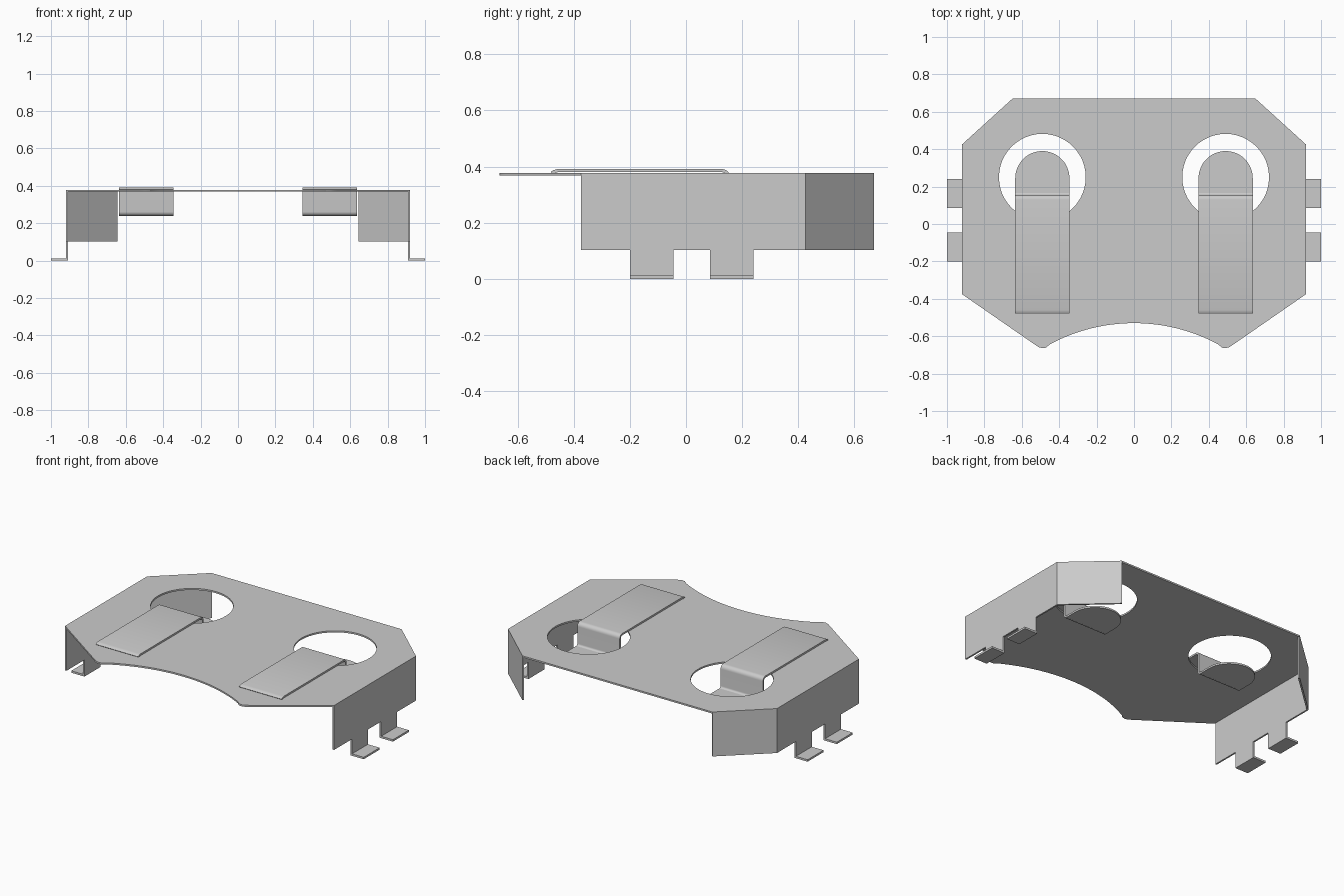
import bpy, bmesh, math
from mathutils import Matrix, Vector

cube = bpy.data.objects.get("Cube")
if cube:
    bpy.data.objects.remove(cube, do_unlink=True)

T = 0.01          # sheet thickness
TOP = 0.378       # top of the main plate
GREY = (0.6, 0.6, 0.6, 1.0)

steel = bpy.data.materials.new("grey steel")
steel.use_nodes = True
steel.diffuse_color = GREY
steel.node_tree.nodes["Principled BSDF"].inputs["Base Color"].default_value = GREY

XY = Matrix.Identity(4)
YZ = Matrix(((0, 0, 1, 0), (1, 0, 0, 0), (0, 1, 0, 0), (0, 0, 0, 1)))  # outline in y,z


def prism(name, loops, low, high, frame=XY):
    """Fill closed outlines (extra loops are holes) and extrude from low to high."""
    bm = bmesh.new()
    edges = []
    for loop in loops:
        vs = [bm.verts.new((a, b, low)) for a, b in loop]
        edges += [bm.edges.new((vs[i - 1], vs[i])) for i in range(len(vs))]
    bmesh.ops.triangle_fill(bm, use_beauty=True, use_dissolve=False,
                            edges=edges, normal=(0, 0, 1))
    ext = bmesh.ops.extrude_face_region(bm, geom=bm.faces[:])
    moved = [g for g in ext["geom"] if isinstance(g, bmesh.types.BMVert)]
    bmesh.ops.translate(bm, verts=moved, vec=(0, 0, high - low))
    bm.transform(frame)
    bmesh.ops.recalc_face_normals(bm, faces=bm.faces[:])
    mesh = bpy.data.meshes.new(name)
    bm.to_mesh(mesh)
    bm.free()
    mesh.materials.append(steel)
    ob = bpy.data.objects.new(name, mesh)
    bpy.context.collection.objects.link(ob)
    bpy.ops.object.select_all(action='DESELECT')
    ob.select_set(True)
    bpy.context.view_layer.objects.active = ob
    bpy.ops.object.shade_smooth_by_angle(angle=math.radians(30))
    return ob


def arc(cx, cy, r, start, end, n):
    angles = [math.radians(start + (end - start) * i / n) for i in range(n + 1)]
    return [(cx + r * math.cos(a), cy + r * math.sin(a)) for a in angles]


def ribbon(path, t):
    """Closed outline of a bent strip whose outer side follows the path."""
    pts = [Vector(p) for p in path]
    inner = []
    for i, p in enumerate(pts):
        normals = []
        for a, b in ((i - 1, i), (i, i + 1)):
            if a >= 0 and b < len(pts):
                d = (pts[b] - pts[a]).normalized()
                normals.append(Vector((d.y, -d.x)))
        n = sum(normals, Vector((0, 0))).normalized()
        inner.append(p + n * t / n.dot(normals[0]))
    return [tuple(p) for p in pts + inner[::-1]]


# Main plate with clipped corners, scooped front edge and two round holes
half = [(0.65, 0.67), (0.92, 0.425), (0.92, -0.375), (0.53, -0.645),
        (0.51, -0.658), (0.49, -0.664), (0.47, -0.661)]
R = 0.95
edge = math.degrees(math.asin(0.45 / R))
scoop = arc(0, -0.53 - R, R, 90 - edge, 90 + edge, 32)
outline = half + scoop + [(-x, y) for x, y in half[::-1]]
holes = [arc(s * 0.49, 0.25, 0.232, 0, 352.5, 47) for s in (-1, 1)]
prism("main_plate", [outline] + holes, TOP - T, TOP)

# Bent contact strip profile: raised front, step down, start of the tongue
strip = [(-0.482, TOP + 0.003), (-0.474, 0.387), (-0.46, 0.391)]
strip += arc(0.13, 0.366, 0.025, 90, 0, 6)
strip += arc(0.167, 0.262, 0.012, 180, 270, 5)
tongue = [(-0.145, 0.166)] + [(0.145, 0.166)] + arc(0, 0.245, 0.145, 0, 180, 24)

# Side wall with two legs, as an outline in y and z
wall = [(-0.375, TOP - T), (-0.375, 0.103), (-0.2, 0.103), (-0.2, 0), (-0.045, 0),
        (-0.045, 0.103), (0.085, 0.103), (0.085, 0), (0.24, 0), (0.24, 0.103),
        (0.425, 0.103), (0.425, TOP - T)]

for side, s in (("left", 1), ("right", -1)):
    cx = s * 0.49
    prism(side + "_contact_strip", [ribbon(strip, 0.011)], cx - 0.145, cx + 0.145, YZ)
    prism(side + "_contact_tongue", [[(cx + x, y) for x, y in tongue]], 0.239, 0.25)

    x0, x1 = sorted((s * (0.92 - T), s * 0.92))
    prism(side + "_side_wall", [wall], x0, x1, YZ)

    # Angled wall under the clipped rear corner
    corner = [(0.92, 0.425), (0.65, 0.67), (0.643, 0.663), (0.91, 0.42)]
    prism(side + "_rear_corner_wall", [[(s * x, y) for x, y in corner]], 0.103, TOP - T)

    # Feet turned outward at the bottom of the legs
    for place, y0, y1 in (("front", -0.2, -0.045), ("rear", 0.085, 0.24)):
        foot = [(s * 0.919, y0), (s * 1.0, y0), (s * 1.0, y1), (s * 0.919, y1)]
        prism(side + "_" + place + "_foot", [foot], 0, 0.012)
